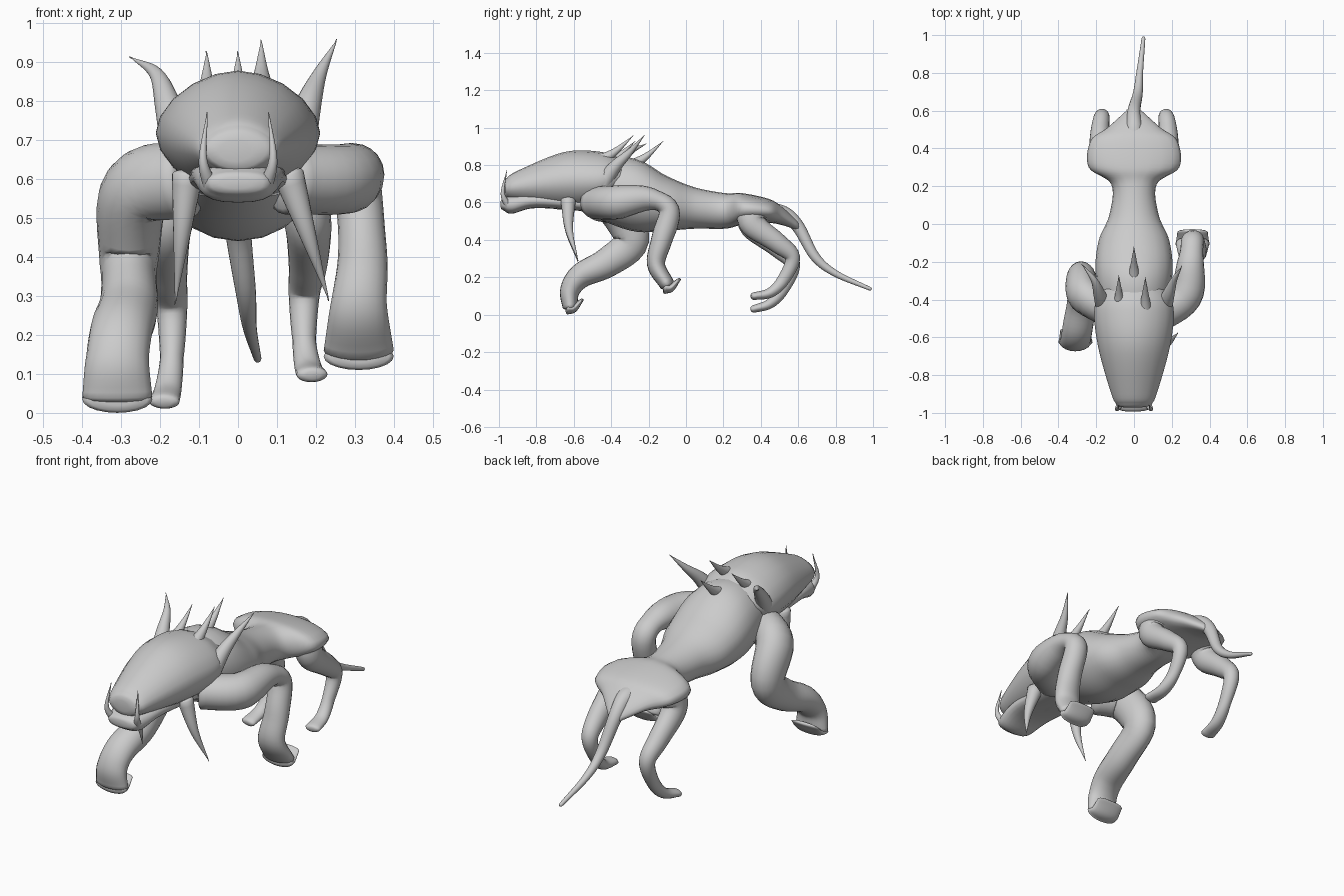
import bpy, bmesh, math
from mathutils import Vector

cube = bpy.data.objects.get("Cube")
if cube:
    bpy.data.objects.remove(cube)

hide = bpy.data.materials.new("grey_hide")
hide.use_nodes = True
grey = (0.6, 0.6, 0.6, 1)
hide.diffuse_color = grey
hide.node_tree.nodes["Principled BSDF"].inputs["Base Color"].default_value = grey

SIDES, STEPS = 20, 6
ANGLES = [math.tau * i / SIDES for i in range(SIDES)]


def spline(keys):
    """Smooth curve of tuples passing through every key."""
    keys = [Vector(k) for k in keys]
    first, last = keys[0], keys[-1]
    padded = [2 * first - keys[1]] + keys + [2 * last - keys[-2]]
    curve = []
    for a, b, c, d in zip(padded, padded[1:], padded[2:], padded[3:]):
        for step in range(STEPS):
            t = step / STEPS
            tangent_b, tangent_c = (c - a) / 2, (d - b) / 2
            ease = t * t * (3 - 2 * t)
            curve.append(b.lerp(c, ease) + tangent_b * t * (1 - t) ** 2
                         - tangent_c * t * t * (1 - t))
    return curve + [last]


def sample(values, t):
    """Blend through evenly spaced values, t running from 0 to 1."""
    place = t * (len(values) - 1)
    i = min(int(place), len(values) - 2)
    return values[i] + (values[i + 1] - values[i]) * (place - i)


def cap_rings(end, inner):
    """Two shrinking rings that round off an open end."""
    centre = sum(end, Vector((0, 0, 0))) / SIDES
    push = (end[0] - inner[0]).normalized()
    return [[centre.lerp(p, size) + push * out for p in end]
            for size, out in ((0.85, 0.008), (0.5, 0.013))]


def loft(name, rings):
    """Skin the rings, round off both ends and shade smooth."""
    rings = cap_rings(rings[0], rings[1])[::-1] + rings + cap_rings(rings[-1], rings[-2])
    bm = bmesh.new()
    loops = [[bm.verts.new(p) for p in ring] for ring in rings]
    for a, b in zip(loops, loops[1:]):
        for i in range(SIDES):
            bm.faces.new((a[i - 1], a[i], b[i], b[i - 1]))
    bm.faces.new(loops[0])
    bm.faces.new(loops[-1])
    bmesh.ops.recalc_face_normals(bm, faces=bm.faces)
    for face in bm.faces:
        face.smooth = True
    mesh = bpy.data.meshes.new(name)
    bm.to_mesh(mesh)
    bm.free()
    mesh.materials.append(hide)
    part = bpy.data.objects.new(name, mesh)
    bpy.context.collection.objects.link(part)


def trunk(name, stations, power=1):
    """Rounded body along y from stations of (y, top, bottom, half width)."""
    def soft(value):
        return math.copysign(abs(value) ** power, value)

    rings = []
    for y, top, bottom, half in spline(stations):
        middle, height = (top + bottom) / 2, (top - bottom) / 2
        rings.append([Vector((half * soft(math.cos(a)), y, middle + height * soft(math.sin(a))))
                      for a in ANGLES])
    loft(name, rings)


def limb(name, points, width, depth):
    """Tube through the points; width and depth list radii along it."""
    path = spline(points)
    last = len(path) - 1
    rings = []
    for i, p in enumerate(path):
        along = (path[min(i + 1, last)] - path[max(i - 1, 0)]).normalized()
        side = (Vector((1, 0, 0)) - along * along.x).normalized()
        up = along.cross(side)
        w, d = sample(width, i / last), sample(depth, i / last)
        rings.append([p + side * w * math.cos(a) + up * d * math.sin(a) for a in ANGLES])
    loft(name, rings)


def spike(name, points, radius):
    """Horn tapering to a point."""
    taper = (radius, 0.002)
    limb(name, points, taper, taper)


# Torso with flared hips
trunk("torso", [
    (-.6, .8, .57, .13), (-.3, .84, .45, .2), (-.1, .74, .45, .19), (.05, .68, .46, .13),
    (.21, .65, .46, .12), (.3, .65, .48, .24), (.44, .62, .49, .23), (.51, .58, .48, .14),
    (.6, .5, .45, .04)])

# Skull and lower jaw
trunk("skull", [(-.96, .73, .62, .09), (-.9, .77, .6, .12), (-.65, .87, .56, .19),
                (-.45, .87, .57, .21), (-.34, .83, .65, .16)], power=1.1)
trunk("lower_jaw", [(-.98, .62, .56, .08), (-.93, .64, .54, .1),
                    (-.8, .65, .57, .12), (-.5, .63, .55, .13)], power=0.8)

# Tail
limb("tail", [(0, .42, .55), (0, .52, .54), (0, .6, .47), (.02, .69, .31),
              (.03, .8, .22), (.05, .98, .14)],
     width=(.06, .04, .03, .02, .01), depth=(.05, .04, .03, .02, .01))

# Front legs: the right reaches forward, the left is folded back and lifted
limb("front_leg_right",
     [(-.13, -.46, .6), (-.26, -.38, .57), (-.28, -.29, .4), (-.28, -.42, .28),
      (-.3, -.56, .21), (-.31, -.62, .13), (-.31, -.62, .04)],
     width=(.09, .09, .07, .08, .08, .09), depth=(.1, .1, .08, .06, .04))
limb("front_leg_left",
     [(.12, -.48, .6), (.27, -.38, .6), (.3, -.2, .62), (.31, -.09, .56),
      (.32, -.13, .4), (.31, -.16, .27), (.31, -.1, .16)],
     width=(.1, .09, .06, .06, .07, .09), depth=(.09, .09, .05, .06, .05, .04))

# Curled toes under each front paw
for name, x, y, z in (("right", -.31, -.6, .035), ("left", .31, -.08, .145)):
    limb("front_toes_" + name, [(x, y - .03, z), (x, y, z), (x, y + .04, z + .04)],
         width=(.09, .08), depth=(.035, .01))

# Hind legs share one shape; the left foot is carried higher
hind_path = [(.16, .36, .56), (.18, .36, .47), (.18, .49, .36), (.17, .57, .27),
             (.17, .52, .14), (.18, .45, .06), (.19, .36, .03)]
for name, side, lift in (("right", -1, 0), ("left", 1, .08)):
    path = [(side * x, y, z + lift * i / len(hind_path))
            for i, (x, y, z) in enumerate(hind_path)]
    limb("hind_leg_" + name, path, width=(.07, .05, .03, .04), depth=(.09, .06, .04, .03, .02))

# Paired horns, mouth tusks and hanging cheek spikes
horn_tips = {"right": (-.27, -.22, .91), "left": (.25, -.23, .95)}
cheek_tips = {"right": (-.16, -.58, .29), "left": (.23, -.58, .3)}
for name, side in (("right", -1), ("left", 1)):
    spike("horn_" + name, [(side * .15, -.46, .68), (side * .18, -.38, .79),
                           (side * .21, -.3, .87), horn_tips[name]], .05)
    spike("tusk_" + name, [(side * .07, -.95, .58), (side * .09, -.98, .65),
                           (side * .08, -.96, .76)], .02)
    tip = Vector(cheek_tips[name])
    root = Vector((side * .13, -.63, .61))
    bow = root.lerp(tip, 0.5) + Vector((0, -.02, 0))
    spike("cheek_spike_" + name, [root, bow, tip], .04)

# Crest spikes leaning back from the crown
for name, tip in (("right", (-.08, -.28, .92)), ("left", (.06, -.29, .95)),
                  ("middle", (0, -.13, .92))):
    tip = Vector(tip)
    root = tip - Vector((0, .17, .13))
    bow = root.lerp(tip, 0.5) - Vector((0, 0, .01))
    spike("crest_spike_" + name, [root, bow, tip], .035)
